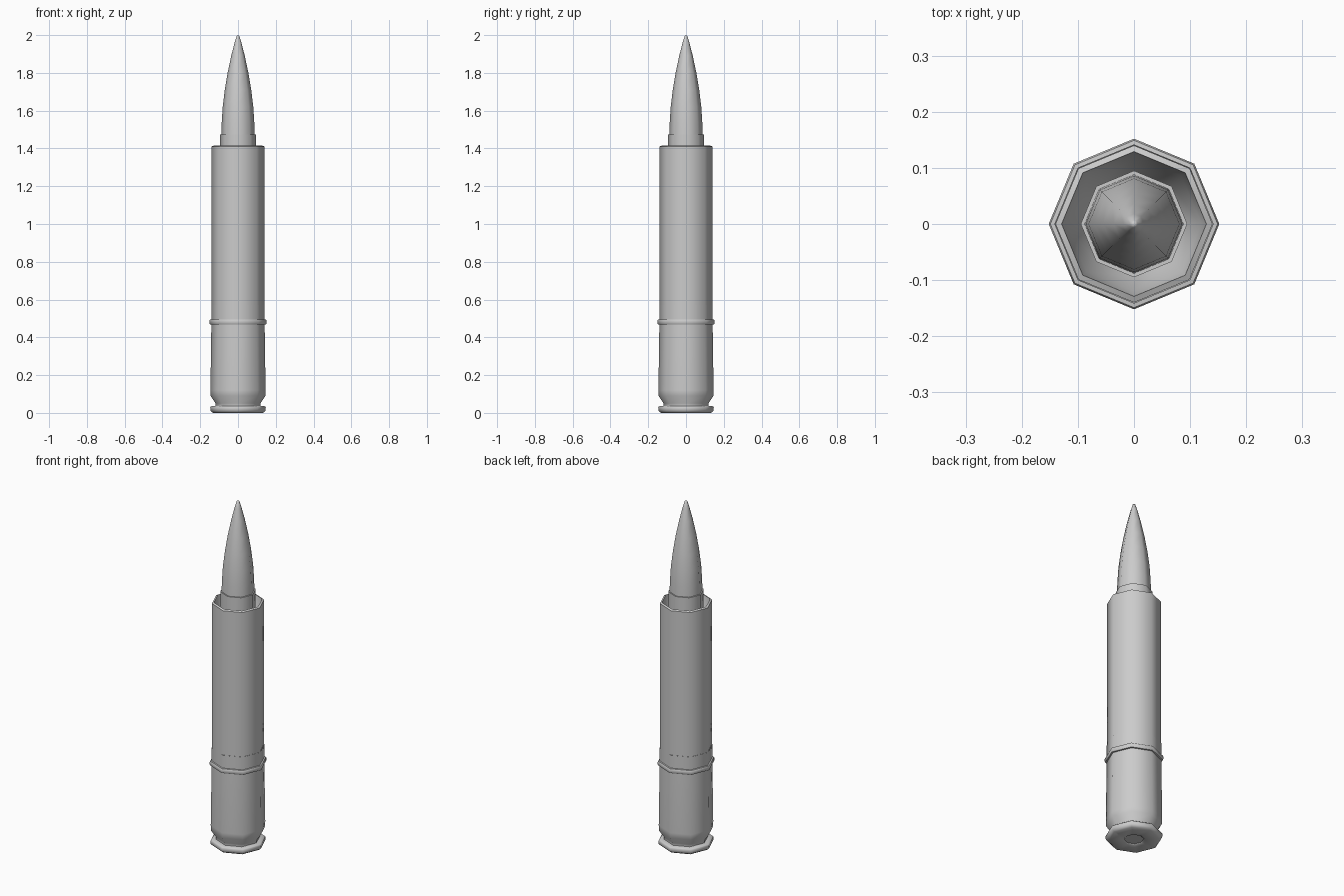
import bpy, bmesh, math

if "Cube" in bpy.data.objects:
    bpy.data.objects.remove(bpy.data.objects["Cube"])

SIDES = 8


def lathe(name, profile):
    """Revolve (radius, z) points into an eight-sided part."""
    bm = bmesh.new()
    rings = []
    for r, z in profile:
        if r == 0:
            rings.append([bm.verts.new((0, 0, z))] * SIDES)
        else:
            rings.append([bm.verts.new((r * math.cos(2 * math.pi * i / SIDES),
                                        r * math.sin(2 * math.pi * i / SIDES), z))
                          for i in range(SIDES)])
    for a, b in zip(rings, rings[1:]):
        for i in range(SIDES):
            j = (i + 1) % SIDES
            quad = list(dict.fromkeys((a[i], a[j], b[j], b[i])))
            bm.faces.new(quad)
    mesh = bpy.data.meshes.new(name)
    bm.to_mesh(mesh)
    bm.free()
    obj = bpy.data.objects.new(name, mesh)
    bpy.context.collection.objects.link(obj)
    bpy.ops.object.select_all(action='DESELECT')
    obj.select_set(True)
    bpy.context.view_layer.objects.active = obj
    bpy.ops.object.shade_smooth_by_angle(angle=math.radians(50))
    return obj


# Primer set slightly into the base
lathe("primer", [(0, 0.006), (0.05, 0.006)])

# Base with rim, extractor groove and lower case
lathe("base_case", [(0.05, 0.006), (0.056, 0.0), (0.132, 0.0), (0.146, 0.01),
                    (0.147, 0.03), (0.142, 0.035), (0.118, 0.037),
                    (0.118, 0.05), (0.145, 0.09), (0.146, 0.12),
                    (0.141, 0.47)])

# Raised belt around the case
lathe("belt", [(0.141, 0.468), (0.149, 0.469), (0.152, 0.475),
               (0.152, 0.488), (0.149, 0.494), (0.141, 0.495)])

# Collar under the sleeve
lathe("collar", [(0.141, 0.495), (0.141, 0.57)])

# Sleeve with an open mouth and funnel-shaped inside
lathe("sleeve", [(0.14, 0.57), (0.14, 0.70), (0.14, 1.41), (0.129, 1.415),
                 (0.12, 1.36), (0.095, 1.30)])

# Neck gripping the bullet
lathe("neck", [(0.095, 1.30), (0.095, 1.475), (0.088, 1.475)])

# Pointed bullet
lathe("bullet", [(0.088, 1.475), (0.086, 1.54), (0.081, 1.62), (0.070, 1.71),
                 (0.055, 1.80), (0.036, 1.89), (0.018, 1.96),
                 (0.007, 1.995), (0, 2.0)])
